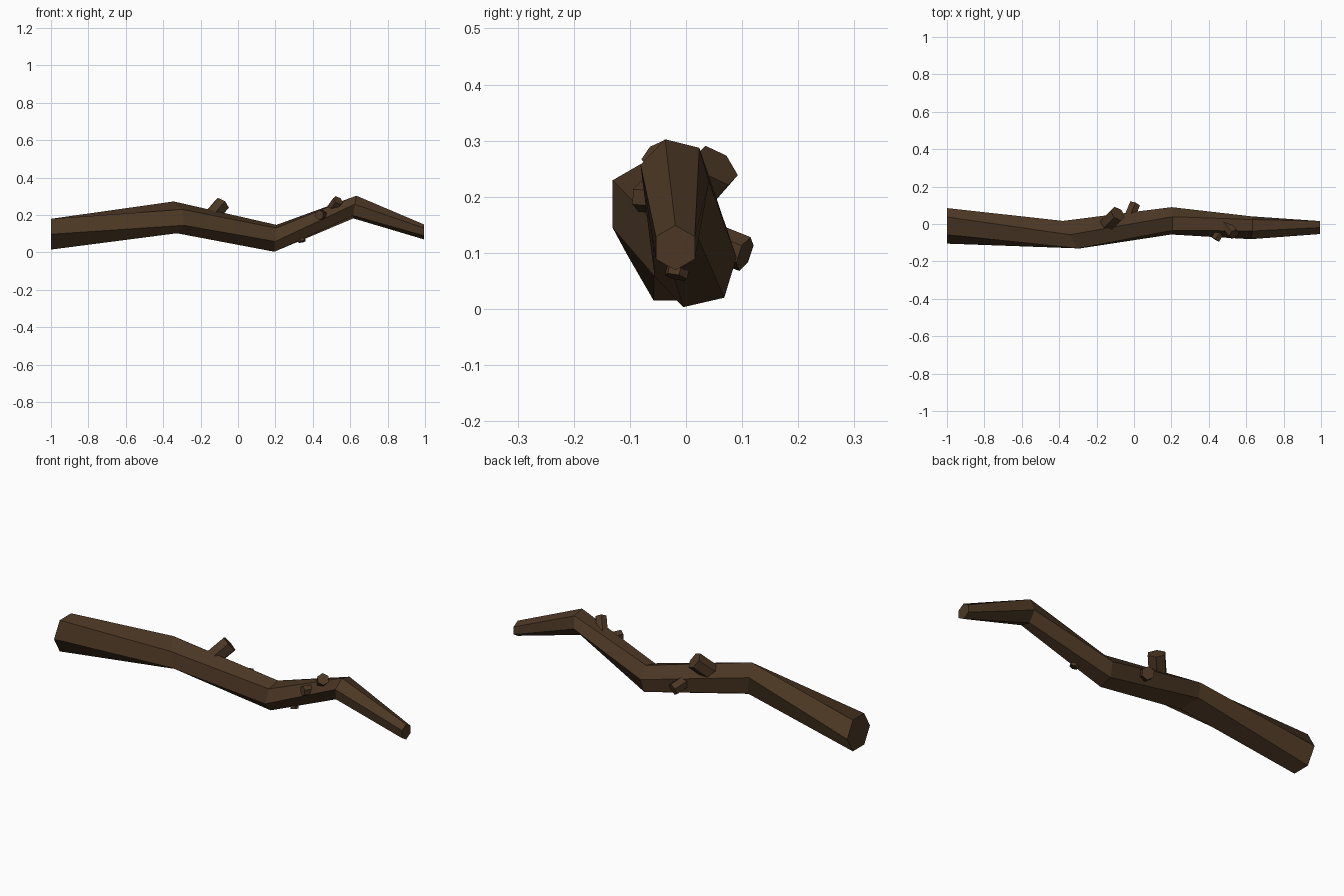
import bpy, bmesh, math
from mathutils import Vector

if "Cube" in bpy.data.objects:
    bpy.data.objects.remove(bpy.data.objects["Cube"])

bark = bpy.data.materials.new("dark_bark")
bark.diffuse_color = (0.072, 0.039, 0.018, 1)
bark.use_nodes = True
bark.node_tree.nodes["Principled BSDF"].inputs["Base Color"].default_value = bark.diffuse_color


def skin(name, rings):
    """Flat-shaded capped tube through equal-sized rings of points."""
    bm = bmesh.new()
    loops = [[bm.verts.new(p) for p in ring] for ring in rings]
    n = len(loops[0])
    for a, b in zip(loops, loops[1:]):
        for i in range(n):
            j = (i + 1) % n
            bm.faces.new((a[i], a[j], b[j], b[i]))
    bm.faces.new(loops[0][::-1])
    bm.faces.new(loops[-1])
    bmesh.ops.recalc_face_normals(bm, faces=bm.faces[:])
    me = bpy.data.meshes.new(name)
    bm.to_mesh(me)
    bm.free()
    me.materials.append(bark)
    ob = bpy.data.objects.new(name, me)
    bpy.context.collection.objects.link(ob)


# Main branch: x, y, z, radius, twist, x-lean per y, x-lean per z
SECTIONS = [
    (-1.0, -0.010, 0.097, 0.095, 0, 0, 0),
    (-0.335, -0.057, 0.187, 0.085, 30, -0.55, -0.1),
    (0.20, 0.017, 0.075, 0.075, 13, 0, 0.08),
    (0.625, -0.020, 0.242, 0.063, -14, 0.05, 0.15),
    (0.995, -0.019, 0.109, 0.040, -30, 0, 0),
]
rings = []
for x, y, z, r, twist, ly, lz in SECTIONS:
    ring = []
    for k in range(6):
        a = math.radians(twist + 60 * k)
        dy, dz = r * math.cos(a), r * math.sin(a)
        ring.append((x + ly * dy + lz * dz, y + dy, z + dz))
    rings.append(ring)
skin("branch", rings)

# Broken twig stubs: base, tip, radius at base, radius at tip
STUBS = [
    ((-0.165, -0.025, 0.165), (-0.087, 0.055, 0.256), 0.045, 0.045),
    ((-0.035, 0.010, 0.135), (0.004, 0.105, 0.098), 0.033, 0.032),
    ((0.475, 0.015, 0.195), (0.535, -0.055, 0.278), 0.030, 0.030),
    ((0.475, -0.015, 0.195), (0.435, -0.083, 0.200), 0.027, 0.027),
    ((0.325, 0.000, 0.130), (0.342, -0.018, 0.057), 0.022, 0.021),
]
for i, (base, tip, r0, r1) in enumerate(STUBS):
    base, tip = Vector(base), Vector(tip)
    d = (tip - base).normalized()
    u = d.cross(Vector((0, 0, 1))).normalized()
    v = u.cross(d)
    ang = [math.radians(60 * k + 30) for k in range(6)]
    skin(f"twig_stub_{i + 1}",
         [[c + r * (u * math.cos(a) + v * math.sin(a)) for a in ang]
          for c, r in ((base, r0), (tip, r1))])
